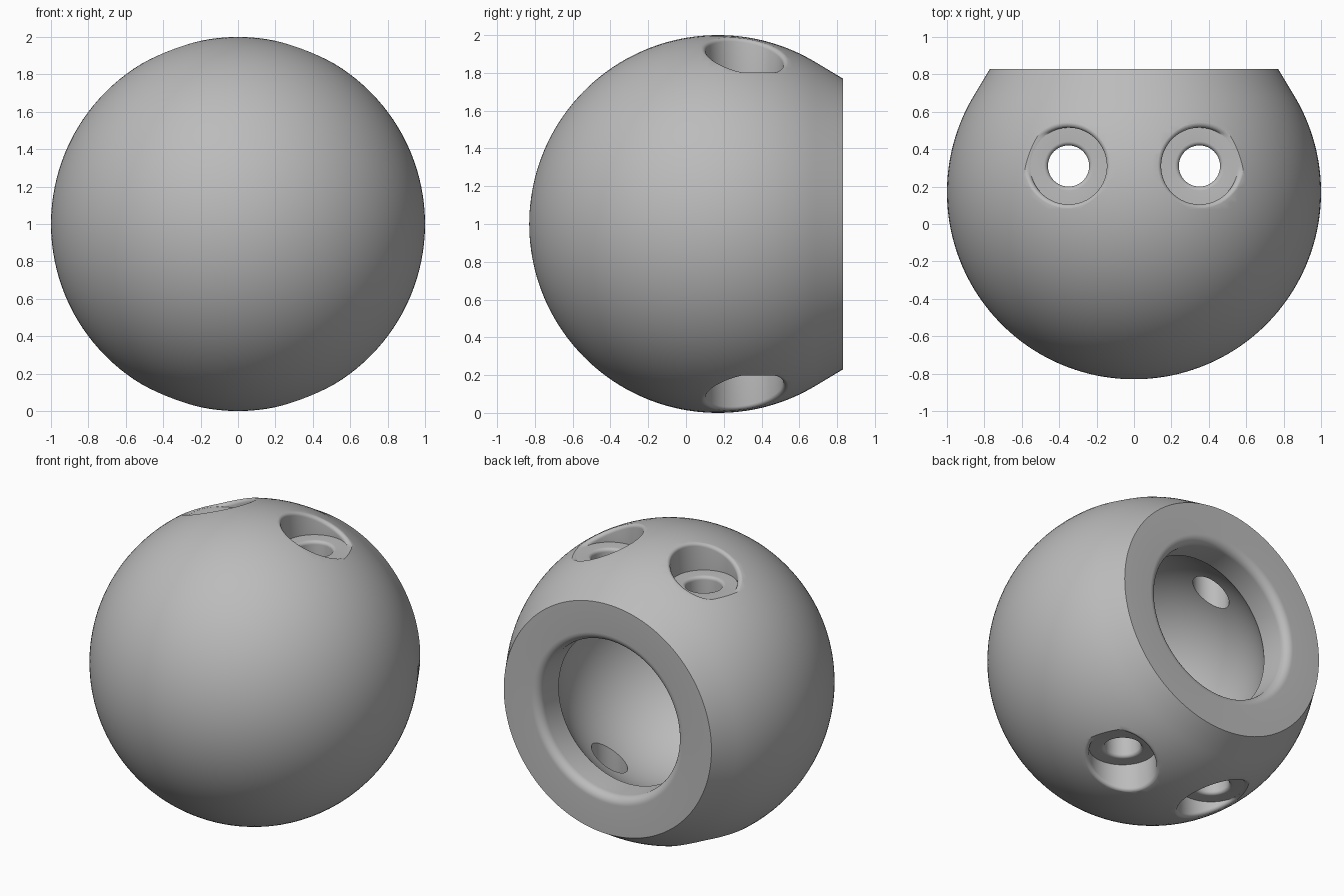
import bpy, bmesh
from math import sin, cos, pi, sqrt, asin, radians
from mathutils import Vector, Matrix

cube = bpy.data.objects.get("Cube")
if cube:
    bpy.data.objects.remove(cube, do_unlink=True)

CENTRE = Vector((0, 0.17, 1))          # centre of the unit ball
RIM_Y, RIM_R = 0.66, 0.77              # flat back face
MOUTH_R, MOUTH_FILLET = 0.51, 0.055    # round opening
CAVITY_R = 0.68
HOLE_X, HOLE_Y = 0.35, 0.14            # screw holes, relative to the centre
HOLE_R, BORE_R, FLOOR_Z = 0.11, 0.205, 0.8

grey = bpy.data.materials.new("plain grey")
grey.use_nodes = True
grey.diffuse_color = (0.5, 0.5, 0.5, 1)
grey.node_tree.nodes["Principled BSDF"].inputs["Base Color"].default_value = (0.5, 0.5, 0.5, 1)


def make_object(name, bm):
    bmesh.ops.recalc_face_normals(bm, faces=bm.faces)
    mesh = bpy.data.meshes.new(name)
    bm.to_mesh(mesh)
    bm.free()
    mesh.materials.append(grey)
    obj = bpy.data.objects.new(name, mesh)
    bpy.context.collection.objects.link(obj)
    obj.location = CENTRE
    return obj


def arc(radius, start, end, steps, cr=0.0, cy=0.0):
    """Profile points (r, y); angle is measured from +y."""
    angles = [radians(start + (end - start) * i / steps) for i in range(steps + 1)]
    return [(cr + radius * sin(a), cy + radius * cos(a)) for a in angles]


def lathe(name, profile, sides):
    """Revolve a profile of (r, y) about the y axis."""
    bm = bmesh.new()
    verts = [bm.verts.new((r, y, 0)) for r, y in profile]
    edges = [bm.edges.new(pair) for pair in zip(verts, verts[1:])]
    bmesh.ops.spin(bm, geom=verts + edges, cent=(0, 0, 0), axis=(0, 1, 0),
                   angle=2 * pi, steps=sides, use_merge=True)
    bmesh.ops.remove_doubles(bm, verts=bm.verts, dist=1e-5)
    return make_object(name, bm)


def hole_cutter(side, level, sides=64, steps=6):
    """Stepped hole with a rounded floor edge and a rolling-ball rounded mouth."""
    f = 0.022
    columns = []
    for i in range(sides):
        a = 2 * pi * i / sides
        out = Vector((cos(a), sin(a), 0))
        axis = Vector((HOLE_X, HOLE_Y, 0))
        col = [axis + out * HOLE_R + Vector((0, 0, 0.3))]
        # rounded edge of the small hole
        for k in range(steps + 1):
            t = pi / 2 * k / steps
            col.append(axis + out * (HOLE_R + f * (1 - cos(t)))
                       + Vector((0, 0, FLOOR_Z - f + f * sin(t))))
        col.append(axis + out * BORE_R + Vector((0, 0, FLOOR_Z)))
        # rounded mouth where the bore meets the ball
        c = axis + out * (BORE_R + f)
        c.z = sqrt((1 - f) ** 2 - c.x ** 2 - c.y ** 2)
        for k in range(steps + 1):
            p = c + f * (-out).slerp(c.normalized(), k / steps)
            p.z = max(p.z, FLOOR_Z + 0.0004 * (k + 1))
            col.append(p)
        col[-1] *= 1.0008
        col.append(col[-1] + Vector((0, 0, 0.3)))
        columns.append(col)
    bm = bmesh.new()
    grid = [[bm.verts.new((p.x * side, p.y, p.z * level)) for p in col] for col in columns]
    for i in range(sides):
        here, there = grid[i], grid[(i + 1) % sides]
        for k in range(len(here) - 1):
            bm.faces.new((here[k], there[k], there[k + 1], here[k + 1]))
    bm.faces.new([col[0] for col in grid])
    top = bm.faces.new([col[-1] for col in grid])
    bmesh.ops.triangulate(bm, faces=[top])
    return make_object("hole_cutter", bm)


# Hollow ball: round outside, straight flare to the rim, mouth, round cavity
tangent = 58.9
crease = asin(MOUTH_R / CAVITY_R) * 180 / pi
profile = arc(1, 180, tangent, 60)
profile += [(RIM_R, RIM_Y)]
profile += arc(MOUTH_FILLET, 0, -90, 8, MOUTH_R + MOUTH_FILLET, RIM_Y - MOUTH_FILLET)
profile += arc(CAVITY_R, crease, 180, 40)
ball = lathe("hollow_ball", profile, 128)

# Four stepped holes, two above and two below
for side in (1, -1):
    for level in (1, -1):
        cutter = hole_cutter(side, level)
        cutter.hide_render = True
        mod = ball.modifiers.new("hole", 'BOOLEAN')
        mod.operation = 'DIFFERENCE'
        mod.solver = 'EXACT'
        mod.object = cutter
        bpy.context.view_layer.objects.active = ball
        with bpy.context.temp_override(object=ball, active_object=ball):
            bpy.ops.object.modifier_apply(modifier=mod.name)
        bpy.data.objects.remove(cutter, do_unlink=True)

for o in bpy.context.selected_objects:
    o.select_set(False)
ball.select_set(True)
bpy.context.view_layer.objects.active = ball
bpy.ops.object.shade_smooth_by_angle(angle=radians(30))
